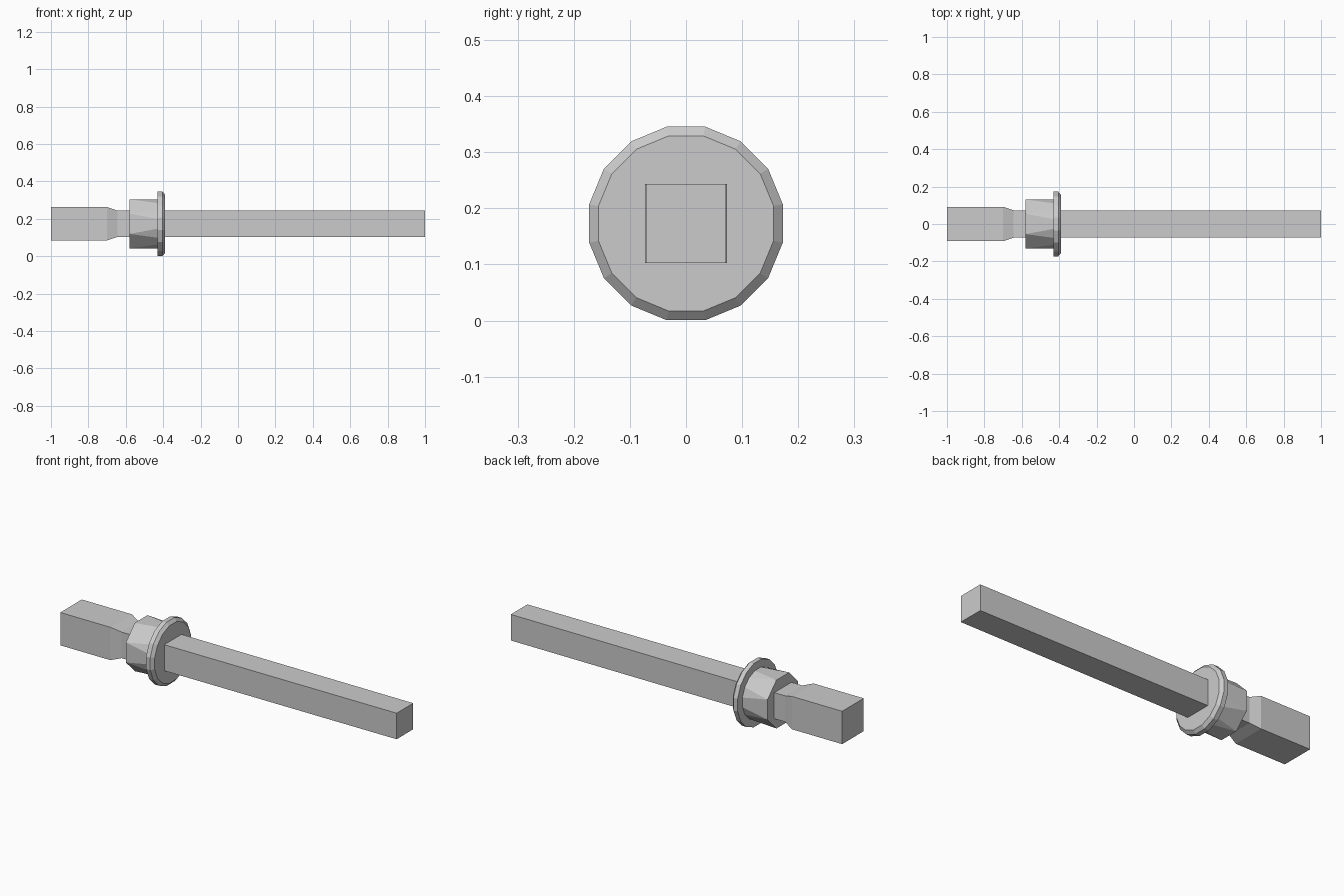
import bpy, bmesh, math

if "Cube" in bpy.data.objects:
    bpy.data.objects.remove(bpy.data.objects["Cube"])

CZ = 0.173  # height of the long axis


def square(x, hy, hz):
    return [(x, s * hy, CZ + t * hz) for s, t in ((-1, -1), (1, -1), (1, 1), (-1, 1))]


def polygon(x, sides, apothem):
    r = apothem / math.cos(math.pi / sides)
    angles = [(i + 0.5) * 2 * math.pi / sides for i in range(sides)]
    return [(x, r * math.cos(a), CZ + r * math.sin(a)) for a in angles]


def finish(name, bm):
    bmesh.ops.recalc_face_normals(bm, faces=bm.faces[:])
    mesh = bpy.data.meshes.new(name)
    bm.to_mesh(mesh)
    bm.free()
    ob = bpy.data.objects.new(name, mesh)
    bpy.context.collection.objects.link(ob)


def loft(name, rings):
    """Skin matching rings along x and cap both ends."""
    bm = bmesh.new()
    loops = [[bm.verts.new(p) for p in ring] for ring in rings]
    for a, b in zip(loops, loops[1:]):
        n = len(a)
        for i in range(n):
            j = (i + 1) % n
            bm.faces.new((a[i], a[j], b[j], b[i]))
    bm.faces.new(loops[0])
    bm.faces.new(loops[-1])
    finish(name, bm)


# Square shaft with a thicker grip block stepping down at its neck
loft("shaft_and_grip", [
    square(-1.0, 0.092, 0.089),
    square(-0.70, 0.092, 0.089),
    square(-0.645, 0.0735, 0.0705),
    square(-0.39, 0.0735, 0.0705),
    square(1.0, 0.071, 0.0705),
])

# Sixteen-sided flange with a chamfered front rim
loft("flange", [
    polygon(-0.43, 16, 0.1725),
    polygon(-0.405, 16, 0.1725),
    polygon(-0.39, 16, 0.156),
])

# Collar: octagonal at the grip end, sixteen-sided where it meets the flange
bm = bmesh.new()
for p in polygon(-0.58, 8, 0.131) + polygon(-0.43, 16, 0.131):
    bm.verts.new(p)
bmesh.ops.convex_hull(bm, input=bm.verts[:])
bmesh.ops.dissolve_limit(bm, angle_limit=math.radians(1), verts=bm.verts[:], edges=bm.edges[:])
finish("collar", bm)
